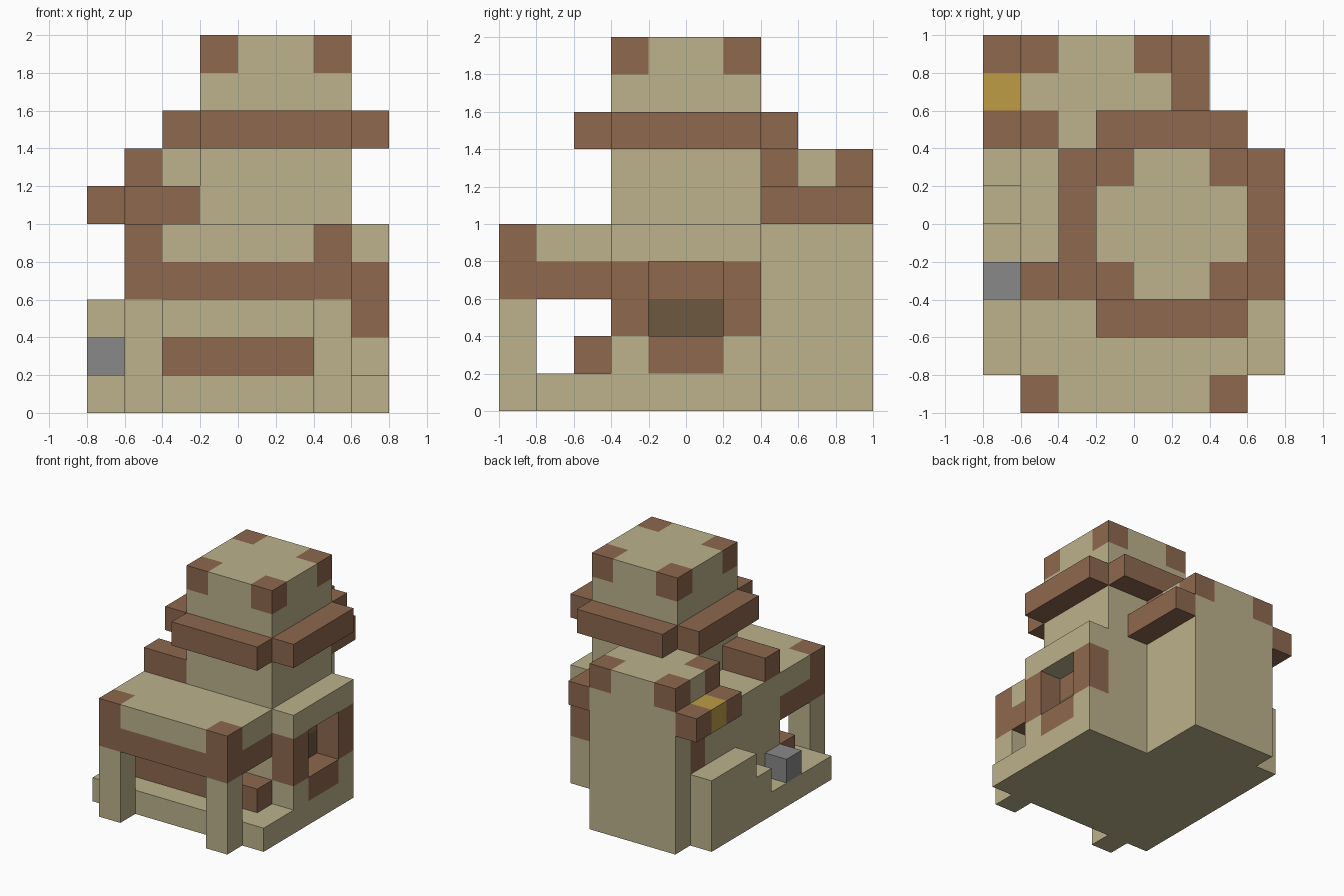
import bpy, bmesh
from itertools import product
from mathutils import Vector

cube = bpy.data.objects.get("Cube")
if cube:
    bpy.data.objects.remove(cube, do_unlink=True)


def material(name, rgb):
    lin = [(c / 255 / 12.92) if c < 11 else ((c / 255 + 0.055) / 1.055) ** 2.4 for c in rgb]
    mat = bpy.data.materials.new(name)
    mat.use_nodes = True
    mat.diffuse_color = (*lin, 1)
    mat.node_tree.nodes["Principled BSDF"].inputs["Base Color"].default_value = (*lin, 1)
    return mat


PLASTER = material("plaster", (188, 178, 140))
WOOD = material("wood", (142, 104, 78))
STONE = material("grey_stone", (136, 136, 136))
GOLD = material("gold", (190, 156, 70))
DARK = material("dark_window", (109, 90, 64))


def finish(name, bm, mats):
    bmesh.ops.recalc_face_normals(bm, faces=bm.faces[:])
    mesh = bpy.data.meshes.new(name)
    bm.to_mesh(mesh)
    bm.free()
    for m in mats:
        mesh.materials.append(m)
    obj = bpy.data.objects.new(name, mesh)
    bpy.context.collection.objects.link(obj)
    return obj


def box(name, lo, hi, mat=PLASTER, paint=()):
    """Cuboid from lo to hi; each paint region (lo, hi, material) is cut in and coloured."""
    lo, hi = Vector(lo), Vector(hi)
    bm = bmesh.new()
    bmesh.ops.create_cube(bm, size=1)
    for v in bm.verts:
        v.co = [(a + b) / 2 + c * (b - a) for a, b, c in zip(lo, hi, v.co)]
    for axis in range(3):
        normal = Vector([float(i == axis) for i in range(3)])
        for cut in {round(p[k][axis], 3) for p in paint for k in (0, 1)}:
            if lo[axis] + 0.01 < cut < hi[axis] - 0.01:
                bmesh.ops.bisect_plane(bm, geom=bm.verts[:] + bm.edges[:] + bm.faces[:],
                                       plane_co=normal * cut, plane_no=normal)
    mats = [mat]
    for a, b, m in paint:
        if m not in mats:
            mats.append(m)
        for f in bm.faces:
            c = f.calc_center_median()
            if all(p - 0.01 < q < r + 0.01 for p, q, r in zip(a, c, b)):
                f.material_index = mats.index(m)
    return finish(name, bm, mats)


def corners(xs, ys, top, size=0.2):
    """Wooden corner regions at every pair of x and y outer edges."""
    regions = []
    mx, my = sum(xs) / 2, (min(ys) + max(ys)) / 2
    for x, y in product(xs, ys):
        x2 = x + (size if x < mx else -size)
        y2 = y + (size if y <= my and y < 0.9 else -size)
        regions.append(((min(x, x2), min(y, y2), top - size),
                        (max(x, x2), max(y, y2), top), WOOD))
    return regions


# Ground slab and main house with its window pane
box("foundation", (-0.6, -0.8, 0), (0.8, 0.4, 0.2))
box("house_body", (-0.6, -0.4, 0.2), (0.6, 0.4, 1), paint=[
    ((0.6, -0.2, 0.6), (0.6, 0.2, 0.8), WOOD),
    ((0.6, -0.2, 0.4), (0.6, 0.2, 0.6), DARK)])

# Window bay on the side
for name, y in (("front", -0.4), ("back", 0.2)):
    box("window_jamb_" + name, (0.6, y, 0.2), (0.8, y + 0.2, 1),
        paint=[((0.6, y, 0.4), (0.8, y + 0.2, 0.8), WOOD)])
box("window_sill", (0.6, -0.2, 0.2), (0.8, 0.2, 0.4), paint=[
    ((0.6, -0.2, 0.2), (0.8, 0.2, 0.4), WOOD)])
box("window_lintel", (0.6, -0.2, 0.8), (0.8, 0.2, 1))

# Porch: posts, bench and roof with wooden edge
for name, x in (("right", -0.6), ("left", 0.4)):
    box("porch_post_" + name, (x, -1, 0), (x + 0.2, -0.8, 0.6))
box("porch_bench", (-0.6, -0.6, 0.2), (0.6, -0.4, 0.4), WOOD)
box("porch_roof", (-0.6, -1, 0.6), (0.6, -0.4, 1), paint=[
    ((-0.6, -1, 0.6), (0.6, -0.4, 0.8), WOOD)] + corners((-0.6, 0.6), (-1,), 1))

# Tower, its top and the four-sided brim
box("tower", (-0.2, -0.4, 1), (0.6, 0.4, 2),
    paint=corners((-0.2, 0.6), (-0.4, 0.4), 2))
for name, y in (("front", -0.6), ("back", 0.4)):
    box("brim_" + name, (-0.2, y, 1.4), (0.6, y + 0.2, 1.6), WOOD)
for name, x in (("right", -0.4), ("left", 0.6)):
    box("brim_" + name, (x, -0.4, 1.4), (x + 0.2, 0.4, 1.6), WOOD)
box("tower_beam", (-0.6, -0.4, 1), (-0.2, -0.2, 1.2), WOOD)

# Rear annex with door and side awnings
box("annex", (-0.6, 0.4, 0), (0.2, 1, 1.4),
    paint=corners((-0.6, 0.2), (0.4, 1), 1.4) + [
        ((-0.6, 0.6, 0.6), (-0.6, 0.8, 1), WOOD)])
box("annex_beam", (0.2, 0.4, 1), (0.4, 1, 1.2), WOOD)
box("door_awning", (-0.8, 0.4, 1), (-0.6, 1, 1.2), WOOD,
    paint=[((-0.8, 0.6, 1), (-0.6, 0.8, 1.2), GOLD)])

# Stepped path up to the door, as an extruded profile
bm = bmesh.new()
profile = [(-0.8, 0), (0.8, 0), (0.8, 0.6), (0.2, 0.6),
           (0.2, 0.4), (0, 0.4), (0, 0.2), (-0.8, 0.2)]
face = bm.faces.new([bm.verts.new((-0.8, y, z)) for y, z in profile])
ext = bmesh.ops.extrude_face_region(bm, geom=[face])
moved = [g for g in ext["geom"] if isinstance(g, bmesh.types.BMVert)]
bmesh.ops.translate(bm, vec=(0.2, 0, 0), verts=moved)
if not face.is_valid or len(bm.faces) < len(profile) + 2:
    bm.faces.new([v for v in bm.verts if v not in moved])
finish("door_steps", bm, [PLASTER])
box("stone_block", (-0.8, -0.4, 0.2), (-0.6, -0.2, 0.4), STONE)
